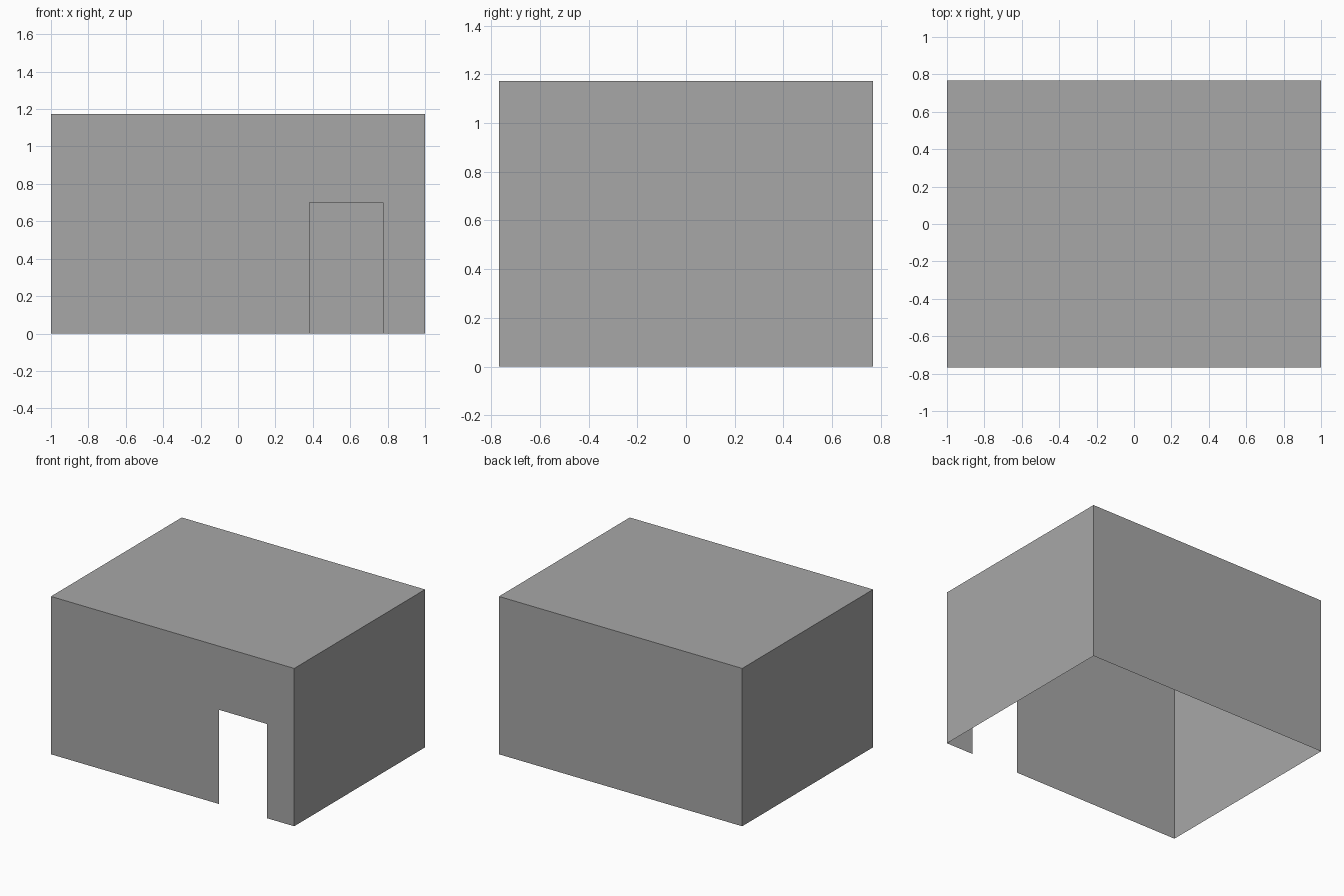
import bpy

# Remove the default cube
cube = bpy.data.objects.get("Cube")
if cube:
    bpy.data.objects.remove(cube, do_unlink=True)

W, D, H = 1.0, 0.768, 1.173                          # half width, half depth, height
DOOR_LEFT, DOOR_RIGHT, DOOR_TOP = 0.383, 0.775, 0.7

# Plain mid-grey surface
grey = bpy.data.materials.new("mid grey")
grey.use_nodes = True
colour = (0.387, 0.387, 0.387, 1.0)
grey.diffuse_color = colour
grey.node_tree.nodes["Principled BSDF"].inputs["Base Color"].default_value = colour


def panel(name, points):
    """Make one thin flat panel from its outline."""
    mesh = bpy.data.meshes.new(name)
    mesh.from_pydata(points, [], [list(range(len(points)))])
    mesh.materials.append(grey)
    mesh.update()
    obj = bpy.data.objects.new(name, mesh)
    bpy.context.collection.objects.link(obj)


# Front wall, its outline stepping around the open doorway
outline = [(-W, 0), (DOOR_LEFT, 0), (DOOR_LEFT, DOOR_TOP), (DOOR_RIGHT, DOOR_TOP),
           (DOOR_RIGHT, 0), (W, 0), (W, H), (-W, H)]
panel("front_wall", [(x, -D, z) for x, z in outline])

# Back wall
panel("back_wall", [(W, D, 0), (-W, D, 0), (-W, D, H), (W, D, H)])

# Side walls, wound so both face outwards
for name, s in (("left_wall", 1), ("right_wall", -1)):
    panel(name, [(s * W, -s * D, 0), (s * W, s * D, 0), (s * W, s * D, H), (s * W, -s * D, H)])

# Flat roof; the underside stays open
panel("roof", [(-W, -D, H), (W, -D, H), (W, D, H), (-W, D, H)])
